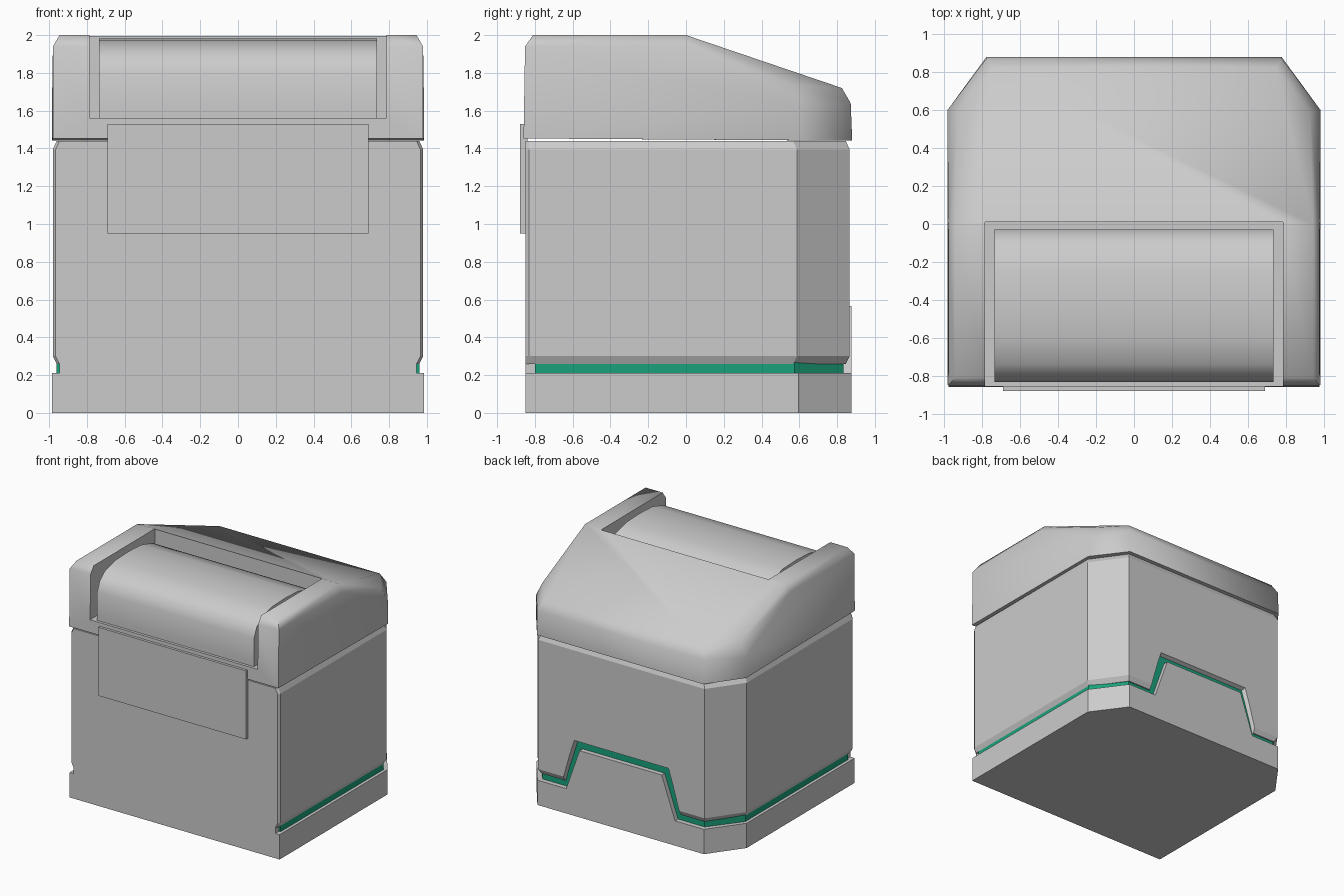
import bpy, bmesh
from math import radians

if "Cube" in bpy.data.objects:
    bpy.data.objects.remove(bpy.data.objects["Cube"])


def mirror(pts):
    """Add the x-mirrored copy of each point."""
    return [(s * x, y, z) for x, y, z in pts for s in (1, -1)]


def hull(name, half_pts, smooth=None):
    """Convex solid, symmetric in x, from the points of its right half."""
    bm = bmesh.new()
    for p in mirror(half_pts):
        bm.verts.new(p)
    r = bmesh.ops.convex_hull(bm, input=bm.verts[:])
    junk = {g for g in r["geom_interior"] + r["geom_unused"]
            if isinstance(g, bmesh.types.BMVert)}
    if junk:
        bmesh.ops.delete(bm, geom=list(junk), context='VERTS')
    bmesh.ops.dissolve_limit(bm, angle_limit=radians(0.5),
                             verts=bm.verts[:], edges=bm.edges[:])
    bmesh.ops.recalc_face_normals(bm, faces=bm.faces[:])
    me = bpy.data.meshes.new(name)
    bm.to_mesh(me)
    bm.free()
    ob = bpy.data.objects.new(name, me)
    bpy.context.collection.objects.link(ob)
    if smooth:
        shade(ob, smooth)
    return ob


def activate(ob):
    bpy.ops.object.select_all(action='DESELECT')
    ob.select_set(True)
    bpy.context.view_layer.objects.active = ob


def shade(ob, angle):
    activate(ob)
    bpy.ops.object.shade_smooth_by_angle(angle=radians(angle))


def cut(ob, cutter):
    m = ob.modifiers.new("cut", 'BOOLEAN')
    m.operation, m.object, m.solver = 'DIFFERENCE', cutter, 'EXACT'
    activate(ob)
    bpy.ops.object.modifier_apply(modifier=m.name)
    bpy.data.objects.remove(cutter)


def box(x, y0, y1, z0, z1):
    return [(x, y, z) for y in (y0, y1) for z in (z0, z1)]


def ring(outline, z, inset=0):
    """Footprint outline at height z, pulled in at the sides and back."""
    return [(x - inset, y - inset if y > 0 else y, z) for x, y in outline]


def trapezoid(y, grow, top, z0=0.15):
    return [(0.51 + grow, y, z0), (0.51 + grow, y, 0.21), (0.385 + grow, y, top)]


green = bpy.data.materials.new("green")
green.diffuse_color = (0.01, 0.36, 0.2, 1)
green.use_nodes = True
green.node_tree.nodes["Principled BSDF"].inputs["Base Color"].default_value = green.diffuse_color

# Base with the raised back panel
base_outline = [(0.985, -0.85), (0.985, 0.595), (0.78, 0.875)]
hull("base", ring(base_outline, 0) + ring(base_outline, 0.21))
hull("base_back_panel", trapezoid(0.6, 0, 0.565) + trapezoid(0.875, 0, 0.565))

# Green strip in the groove
core = [(0.96, -0.8), (0.96, 0.575), (0.76, 0.835)]
for ob in (hull("green_strip", ring(core, 0.15) + ring(core, 0.29)),
           hull("green_back_strip",
                trapezoid(0.7, 0.07, 0.64) + trapezoid(0.835, 0.07, 0.64))):
    ob.data.materials.append(green)

# Main body with chamfered rims and a back notch
body_outline = [(0.965, -0.85), (0.98, -0.83), (0.98, 0.587), (0.78, 0.866)]
body = hull("body", ring(body_outline, 0.26, 0.02) + ring(body_outline, 0.30)
            + ring(body_outline, 1.395) + ring(body_outline, 1.44, 0.02))
cut(body, hull("notch_cutter",
               trapezoid(0.80, 0.03, 0.60) + trapezoid(0.90, 0.07, 0.65)))

# Front strip that closes the groove, and the front panel
hull("front_filler", box(0.945, -0.85, -0.78, 0.2, 0.28))
hull("front_panel", box(0.69, -0.88, -0.84, 0.95, 1.53))

# Lid: sloping back, clipped corners, open recess at the front
lid = hull("lid", [
    (0.98, -0.86, 1.453), (0.985, 0.6, 1.443), (0.78, 0.88, 1.441),
    (0.98, -0.852, 1.94), (0.98, 0.0, 1.94), (0.985, 0.6, 1.62), (0.78, 0.872, 1.64),
    (0.945, -0.81, 2.0), (0.945, 0.0, 2.0), (0.93, 0.59, 1.735), (0.75, 0.825, 1.72)])
cut(lid, hull("recess_cutter", box(0.785, -1.0, 0.01, 1.56, 2.2)))
shade(lid, 66)

# Recess floor step and rounded inner cover
hull("recess_floor", box(0.735, -0.835, -0.03, 1.54, 1.60))
profile = [(-0.835, 1.60), (-0.835, 1.80), (-0.80, 1.88), (-0.74, 1.935), (-0.6, 1.975),
           (-0.42, 1.983), (-0.25, 1.975), (-0.1, 1.935), (-0.03, 1.85), (-0.03, 1.60)]
hull("inner_cover", [(0.735, y, z) for y, z in profile], 50)
